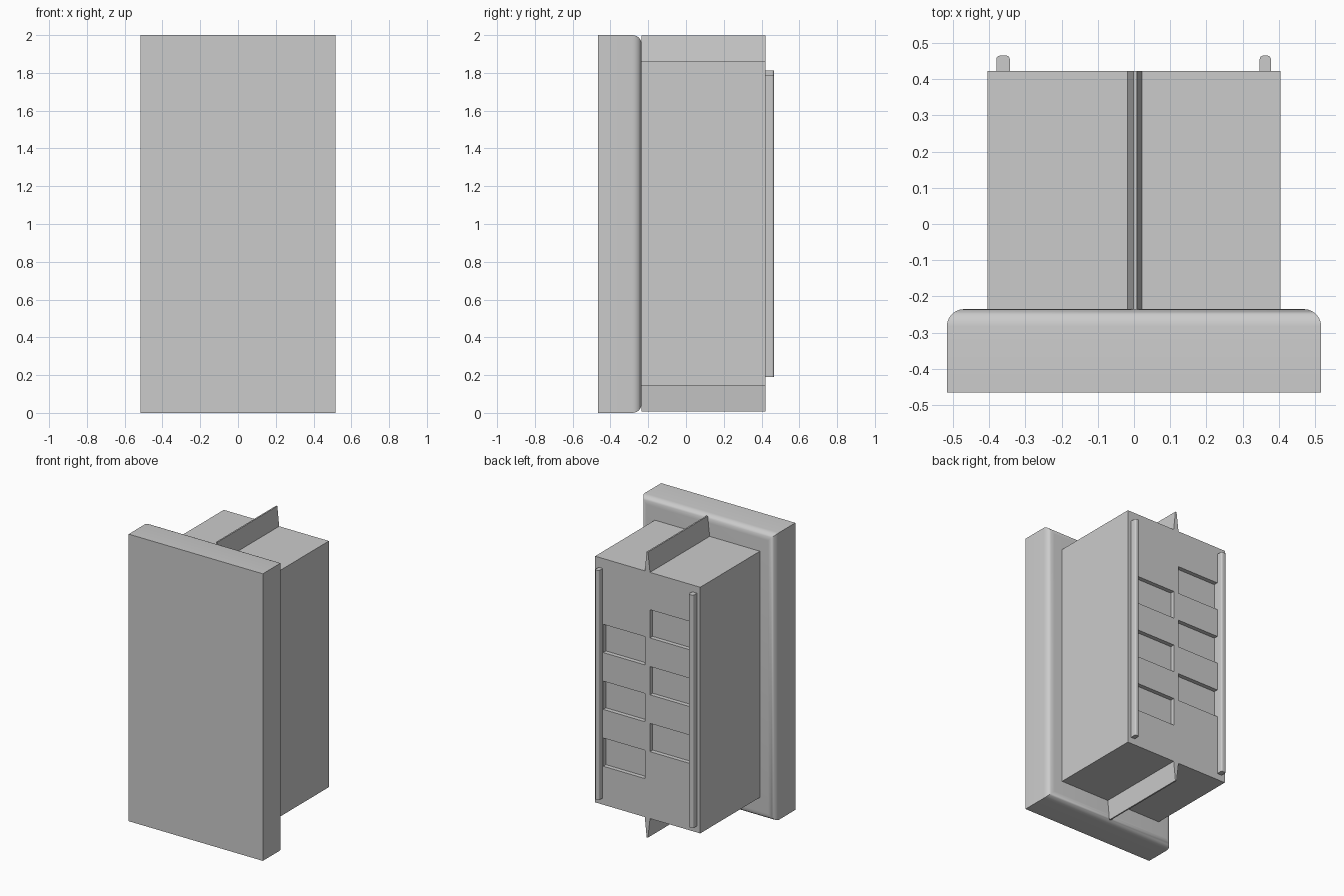
import bpy, bmesh

if "Cube" in bpy.data.objects:
    bpy.data.objects.remove(bpy.data.objects["Cube"])


def add_object(name, bm):
    bmesh.ops.recalc_face_normals(bm, faces=bm.faces[:])
    mesh = bpy.data.meshes.new(name)
    bm.to_mesh(mesh)
    bm.free()
    obj = bpy.data.objects.new(name, mesh)
    bpy.context.collection.objects.link(obj)
    return obj


def add_box(bm, x, y, z):
    """Axis-aligned box from (low, high) pairs."""
    verts = bmesh.ops.create_cube(bm, size=1)["verts"]
    for v in verts:
        for i, (lo, hi) in enumerate((x, y, z)):
            v.co[i] = (lo + hi) / 2 + v.co[i] * (hi - lo)


def smooth(obj):
    bpy.ops.object.select_all(action='DESELECT')
    obj.select_set(True)
    bpy.context.view_layer.objects.active = obj
    bpy.ops.object.shade_smooth_by_angle(angle=0.6)


# Front plate with a rounded rear rim
bm = bmesh.new()
add_box(bm, (-0.517, 0.517), (-0.465, -0.235), (0, 2))
rim = [e for e in bm.edges if all(v.co.y > -0.3 for v in e.verts)]
bmesh.ops.bevel(bm, geom=rim, offset=0.048, segments=6, profile=0.5, affect='EDGES')
smooth(add_object("front_plate", bm))

# Main body
BACK = 0.422
bm = bmesh.new()
add_box(bm, (-0.405, 0.405), (-0.236, BACK), (0.145, 1.86))
body = add_object("body", bm)

# Staggered terminal pockets, alternating between two columns
bm = bmesh.new()
for i in range(6):
    top = 1.6 - i * 0.198
    x = (-0.343, -0.018) if i % 2 == 0 else (0.02, 0.343)
    add_box(bm, x, (BACK - 0.03, BACK + 0.1), (top - 0.197, top))
cutter = add_object("pocket_cutter", bm)
cutter.hide_render = True
cutter.hide_set(True)
cut = body.modifiers.new("pockets", 'BOOLEAN')
cut.operation = 'DIFFERENCE'
cut.solver = 'EXACT'
cut.object = cutter
bpy.context.view_layer.objects.active = body
bpy.ops.object.modifier_apply(modifier=cut.name)
bpy.data.objects.remove(cutter)

# Tapered spring fins on the top and bottom
for name, base, tip in (("top_fin", 1.86, 1.997), ("bottom_fin", 0.145, 0.008)):
    bm = bmesh.new()
    profile = ((-0.018, base), (0.022, base), (0.008, tip), (-0.002, tip))
    face = bm.faces.new([bm.verts.new((x, -0.236, z)) for x, z in profile])
    ext = bmesh.ops.extrude_face_region(bm, geom=[face])["geom"]
    for v in ext:
        if isinstance(v, bmesh.types.BMVert):
            v.co.y = BACK
    add_object(name, bm)

# Rear rails with rounded outer edges
for name, x, top in (("left_rail", (-0.38, -0.343), 1.812),
                     ("right_rail", (0.347, 0.378), 1.79)):
    bm = bmesh.new()
    add_box(bm, x, (BACK, 0.465), (0.19, top))
    edges = [e for e in bm.edges
             if all(v.co.y > 0.45 for v in e.verts)
             and abs(e.verts[0].co.z - e.verts[1].co.z) > 1]
    bmesh.ops.bevel(bm, geom=edges, offset=0.01, segments=4, profile=0.5, affect='EDGES')
    smooth(add_object(name, bm))
